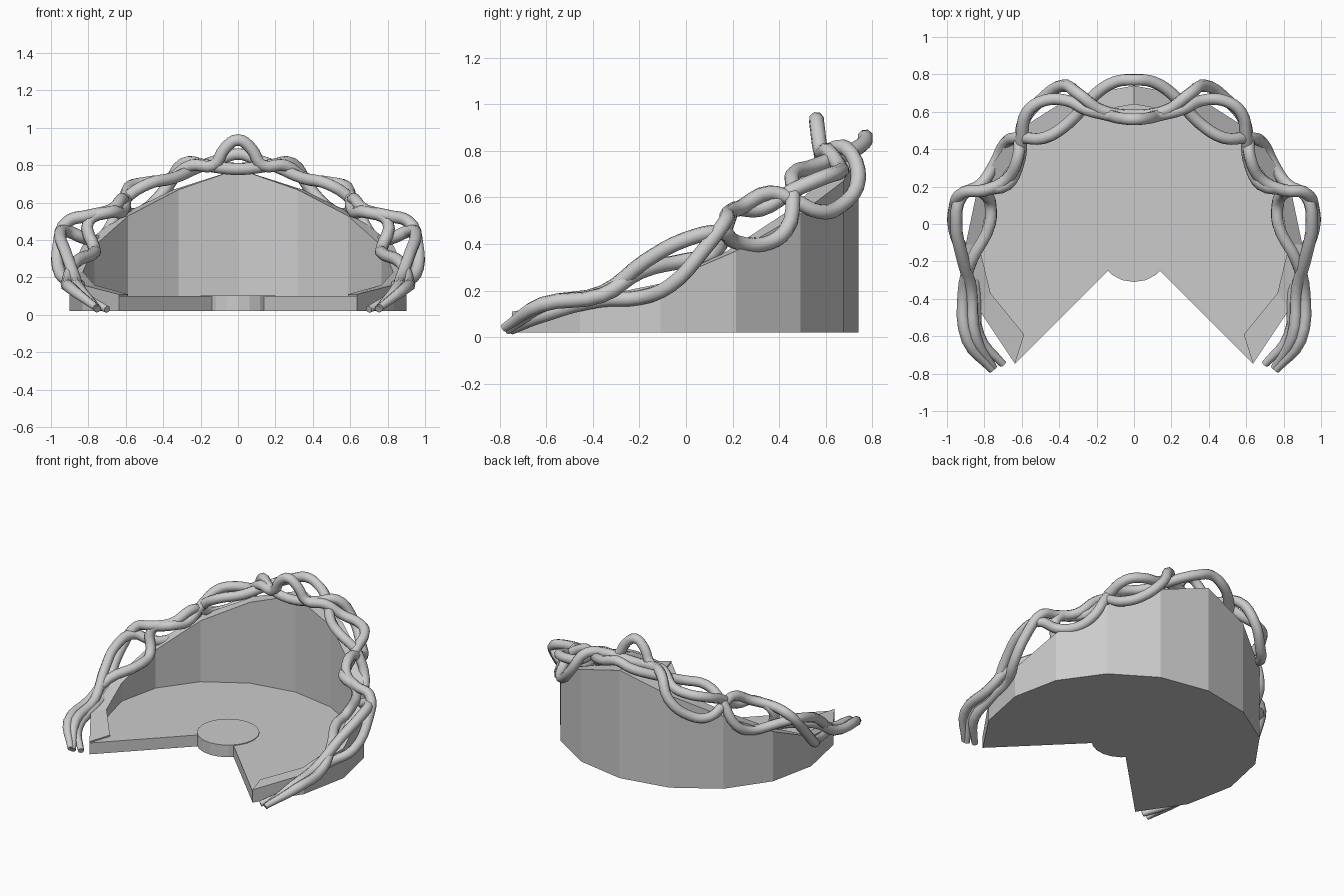
import bpy, bmesh
from math import sin, cos, radians

if "Cube" in bpy.data.objects:
    bpy.data.objects.remove(bpy.data.objects["Cube"])

CY = -0.11                       # hub centre in y
ANGLES = [-45 + 22.5 * i for i in range(13)]
# wall top height by angle away from the back centre (0, 22.5, ... 135)
HEIGHTS = [0.78, 0.67, 0.53, 0.37, 0.23, 0.16, 0.11]


def arc_point(a, rx, ry_back, ry_front):
    s = sin(radians(a))
    return rx * cos(radians(a)), CY + s * (ry_back if s > 0 else ry_front)


def new_object(name, bm):
    bmesh.ops.recalc_face_normals(bm, faces=bm.faces)
    me = bpy.data.meshes.new(name)
    bm.to_mesh(me)
    bm.free()
    ob = bpy.data.objects.new(name, me)
    bpy.context.collection.objects.link(ob)
    return ob


# floor: sector slab with a wedge missing at the front
bm = bmesh.new()
outline = [arc_point(a, 0.9, 0.85, 0.9) for a in ANGLES] + [(0, CY)]
face = bm.faces.new([bm.verts.new((x, y, 0.02)) for x, y in outline])
top = bmesh.ops.extrude_face_region(bm, geom=[face])["geom"]
for v in top:
    if isinstance(v, bmesh.types.BMVert):
        v.co.z = 0.1
bottom = [f for f in bm.faces if all(v.co.z < 0.05 for v in f.verts)]
if not bottom:
    bm.faces.new([v for v in bm.verts if v.co.z < 0.05])
new_object("floor", bm)

# hub: round disc at the wedge tip
bpy.ops.mesh.primitive_cylinder_add(vertices=20, radius=0.2, depth=0.085,
                                    location=(0, CY, 0.0625))
bpy.context.object.name = "hub"

# curved wall, highest at the back and dropping to the front tips
bm = bmesh.new()
rings = []
for i, a in enumerate(ANGLES):
    h = HEIGHTS[abs(i - 6)]
    ox, oy = arc_point(a, 0.9, 0.85, 0.9)
    ix, iy = arc_point(a, 0.83, 0.75, 0.68)
    rings.append([bm.verts.new(p) for p in
                  ((ox, oy, 0.02), (ox, oy, h), (ix, iy, h), (ix, iy, 0.02))])
for r, s in zip(rings, rings[1:]):
    for k in range(4):
        bm.faces.new((r[k], r[(k + 1) % 4], s[(k + 1) % 4], s[k]))
bm.faces.new(rings[0])
bm.faces.new(rings[-1])
new_object("wall", bm)

# entwined vines along the wall top: right half of each path, back centre last
VINES = {
    "vine_inner": [(.76, -.78, .04), (.89, -.62, .14), (.91, -.36, .18),
                   (.87, -.2, .28), (.77, 0, .33), (.77, .12, .36),
                   (.80, .18, .50), (.68, .21, .55), (.62, .32, .55),
                   (.60, .46, .63), (.57, .60, .69), (.48, .66, .71),
                   (.36, .66, .73), (.25, .61, .80), (.13, .58, .80),
                   (.07, .565, .89), (0, .56, .935)],
    "vine_outer": [(.70, -.75, .03), (.83, -.6, .10), (.85, -.37, .16),
                   (.88, -.2, .17), (.95, -.07, .22), (.96, .08, .38),
                   (.91, .17, .50), (.80, .18, .53), (.68, .24, .56),
                   (.62, .36, .62), (.61, .46, .59), (.58, .57, .54),
                   (.50, .66, .56), (.38, .74, .68), (.29, .69, .81),
                   (.18, .61, .80), (0, .58, .78)],
    "vine_weaving": [(.75, -.77, .03), (.85, -.6, .14), (.87, -.36, .19),
                     (.92, -.17, .33), (.95, 0, .42), (.92, .15, .45),
                     (.82, .21, .41), (.74, .33, .40), (.69, .43, .46),
                     (.60, .46, .62), (.48, .46, .70), (.35, .54, .73),
                     (.21, .69, .79), (.10, .76, .83), (0, .77, .86)],
}
for name, half in VINES.items():
    path = half + [(-x, y, z) for x, y, z in reversed(half[:-1])]
    cu = bpy.data.curves.new(name, "CURVE")
    cu.dimensions = "3D"
    cu.bevel_depth = 0.033
    cu.bevel_resolution = 2
    cu.resolution_u = 4
    cu.use_fill_caps = True
    sp = cu.splines.new("BEZIER")
    sp.bezier_points.add(len(path) - 1)
    for bp, p in zip(sp.bezier_points, path):
        bp.co = p
        bp.handle_left_type = bp.handle_right_type = "AUTO"
    sp.bezier_points[0].radius = sp.bezier_points[-1].radius = 0.6
    ob = bpy.data.objects.new(name, cu)
    bpy.context.collection.objects.link(ob)
    bpy.ops.object.select_all(action="DESELECT")
    ob.select_set(True)
    bpy.context.view_layer.objects.active = ob
    bpy.ops.object.convert(target="MESH")
    bpy.ops.object.shade_smooth_by_angle(angle=radians(50))
